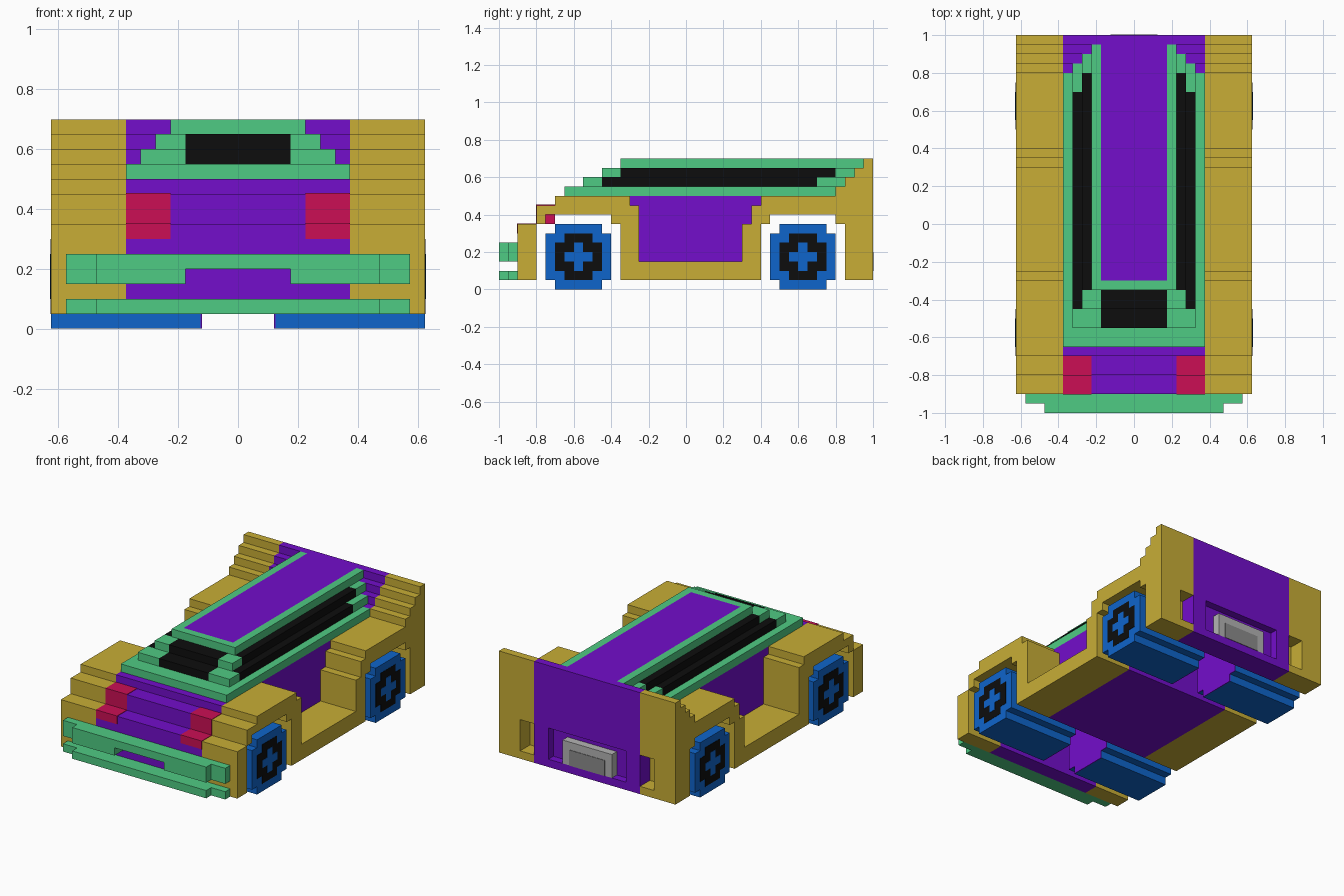
import bpy, bmesh

if "Cube" in bpy.data.objects:
    bpy.data.objects.remove(bpy.data.objects["Cube"])


def mat(name, hexa):
    def lin(c):
        return c / 12.92 if c <= 0.04045 else ((c + 0.055) / 1.055) ** 2.4
    m = bpy.data.materials.new(name)
    m.diffuse_color = [lin(int(hexa[i:i + 2], 16) / 255) for i in (0, 2, 4)] + [1]
    m.use_nodes = True
    m.node_tree.nodes["Principled BSDF"].inputs["Base Color"].default_value = m.diffuse_color
    return m


YELLOW, PURPLE = mat("yellow", "C8AE36"), mat("purple", "730ECB")
GREEN, BLACK = mat("green", "4FCB83"), mat("black", "0D0D0D")
BLUE, RED = mat("blue", "0F65CB"), mat("red", "CB0F55")
SILVER, GREY = mat("light grey", "B4B4B4"), mat("mid grey", "8C8C8C")


def prism(name, pts, x0, x1, m):
    """Extrude a (y, z) profile from x0 to x1."""
    bm = bmesh.new()
    f = bm.faces.new([bm.verts.new((x0, y, z)) for y, z in pts])
    r = bmesh.ops.extrude_face_region(bm, geom=[f])
    for v in r["geom"]:
        if isinstance(v, bmesh.types.BMVert):
            v.co.x = x1
    bmesh.ops.recalc_face_normals(bm, faces=bm.faces)
    me = bpy.data.meshes.new(name)
    bm.to_mesh(me)
    bm.free()
    me.materials.append(m)
    ob = bpy.data.objects.new(name, me)
    bpy.context.collection.objects.link(ob)
    return ob


def box(name, x0, x1, y0, y1, z0, z1, m):
    return prism(name, [(y0, z0), (y1, z0), (y1, z1), (y0, z1)], x0, x1, m)


def pair(fn, name, x0, x1, *a):
    """Same part on both sides."""
    fn("right_" + name, x0, x1, *a)
    fn("left_" + name, -x1, -x0, *a)


def body(name, x0, x1, m, door=False, notch=0):
    """Stepped side outline with wheel arches, optional door recess and rear notch."""
    top = [(-.8, .35), (-.8, .45), (-.7, .45), (-.7, .5)]
    if door:
        top += [(-.3, .5), (-.3, .45), (-.25, .45), (-.25, .15), (.3, .15),
                (.3, .35), (.35, .35), (.35, .45), (.4, .45), (.4, .5)]
    for y, z in ((.8, .5), (.85, .55), (.9, .6), (.95, .65)):
        top += [(y, z), (y, z + .05)]
    top += [(1, .7)]
    if notch:
        top += [(1, .3), (1 - notch, .3), (1 - notch, .1), (1, .1)]
    low = [(1, .05), (.85, .05), (.85, .35), (.8, .35), (.8, .4), (.45, .4),
           (.45, .35), (.4, .35), (.4, .05), (-.35, .05), (-.35, .35),
           (-.4, .35), (-.4, .4), (-.75, .4), (-.75, .35)]
    prism(name, top + low, x0, x1, m)


# Body: purple core with plate recess, yellow sides with exhaust holes
body("core_middle", -.275, .275, PURPLE, notch=.05)
pair(body, "core_side", .275, .375, PURPLE)
pair(lambda n, a, b: body(n, a, b, YELLOW, True, .1), "inner_fender", .375, .475)
pair(lambda n, a, b: body(n, a, b, YELLOW, True), "outer_fender", .475, .625)
box("nose_middle", -.375, .375, -.9, -.8, .05, .35, PURPLE)
pair(box, "nose_side", .375, .625, -.9, -.8, .05, .35, YELLOW)

# Headlights follow the two nose steps
pair(box, "headlight_lower", .225, .375, -.903, -.8, .3, .353, RED)
pair(box, "headlight_upper", .225, .375, -.803, -.7, .35, .453, RED)

# Front bumper bars, upper one notched in the middle
for n, z0, z1 in (("lower", .05, .1), ("upper", .2, .25)):
    box(n + "_bumper", -.475, .475, -1, -.9, z0, z1, GREEN)
    pair(box, n + "_bumper_end", .475, .575, -.95, -.9, .15 if n == "upper" else z0, z1, GREEN)
pair(box, "upper_bumper_drop", .175, .475, -1, -.9, .15, .2, GREEN)

# Cabin: base slab, two glazed layers, roof frame
box("cabin_base", -.375, .375, -.65, .8, .5, .55, GREEN)
for n, w, y0, y1, y2, y3, z in (("lower", .325, -.55, -.45, .7, .85, .55),
                                ("upper", .275, -.45, -.35, .8, .9, .6)):
    box(n + "_windshield", -.175, .175, y0, y1, z, z + .05, BLACK)
    pair(box, n + "_front_pillar", .175, w, y0, y1, z, z + .05, GREEN)
    box(n + "_side_windows", -w, w, y1, y2, z, z + .05, BLACK)
    box(n + "_rear_pillar", -w, w, y2, y3, z, z + .05, GREEN)
box("roof_front_rail", -.225, .225, -.35, -.3, .65, .7, GREEN)
pair(box, "roof_rail", .175, .225, -.3, .95, .65, .7, GREEN)
box("roof_panel", -.175, .175, -.3, .95, .65, .7, PURPLE)

# Rear plate
box("rear_plate", -.175, .175, .94, 1, .1, .25, SILVER)
box("rear_plate_panel", -.125, .125, .99, 1.003, .1, .2, GREY)


def disc(name, yc, a, b, x0, x1, m):
    """Square of half size a with corner notches leaving half width b."""
    q = [(-a, -b), (-b, -b), (-b, -a), (b, -a), (b, -b), (a, -b),
         (a, b), (b, b), (b, a), (-b, a), (-b, b), (-a, b)]
    prism(name, [(yc + y, .175 + z) for y, z in q], x0, x1, m)


# Wheels: blue tyre, black rim, blue hub cross, purple inner cap
for end, yc in (("front", -.575), ("rear", .625)):
    for side, s in (("right", 1), ("left", -1)):
        n = side + "_" + end
        disc(n + "_tyre", yc, .175, .125, s * .125, s * .625, BLUE)
        disc(n + "_rim", yc, .125, .075, s * .62, s * .627, BLACK)
        disc(n + "_hub", yc, .075, .025, s * .62, s * .629, BLUE)
        disc(n + "_inner_cap", yc, .175, .125, s * .12, s * .125, PURPLE)
